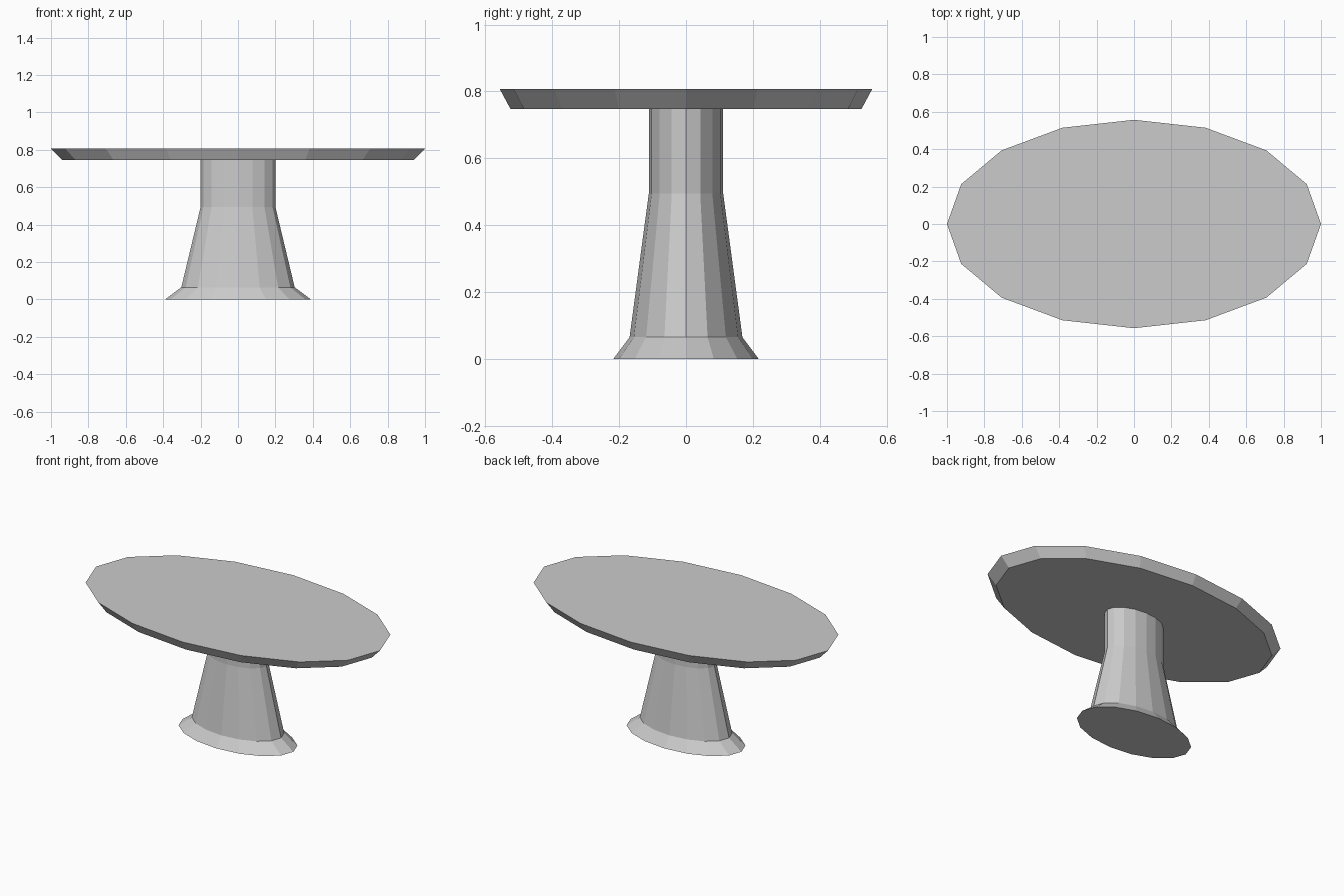
import bpy, bmesh
from math import cos, sin, tau

if "Cube" in bpy.data.objects:
    bpy.data.objects.remove(bpy.data.objects["Cube"])

SIDES = 16
ASPECT = 0.557  # ellipse depth / width


def elliptical_loft(name, profile):
    """Loft (half-width, height) rings into a closed faceted solid."""
    bm = bmesh.new()
    rings = [[bm.verts.new((r * cos(tau * i / SIDES),
                            r * ASPECT * sin(tau * i / SIDES), z))
              for i in range(SIDES)] for r, z in profile]
    for low, high in zip(rings, rings[1:]):
        for i in range(SIDES):
            j = (i + 1) % SIDES
            bm.faces.new((low[i], low[j], high[j], high[i]))
    bm.faces.new(rings[0][::-1])
    bm.faces.new(rings[-1])
    mesh = bpy.data.meshes.new(name)
    bm.to_mesh(mesh)
    bm.free()
    obj = bpy.data.objects.new(name, mesh)
    bpy.context.collection.objects.link(obj)
    return obj


# Pedestal: flared foot, tapered column, straight neck
elliptical_loft("pedestal", [(0.39, 0), (0.303, 0.065), (0.2, 0.494), (0.2, 0.747)])

# Table top with undercut bevelled rim
elliptical_loft("table_top", [(0.942, 0.747), (1.0, 0.807)])
